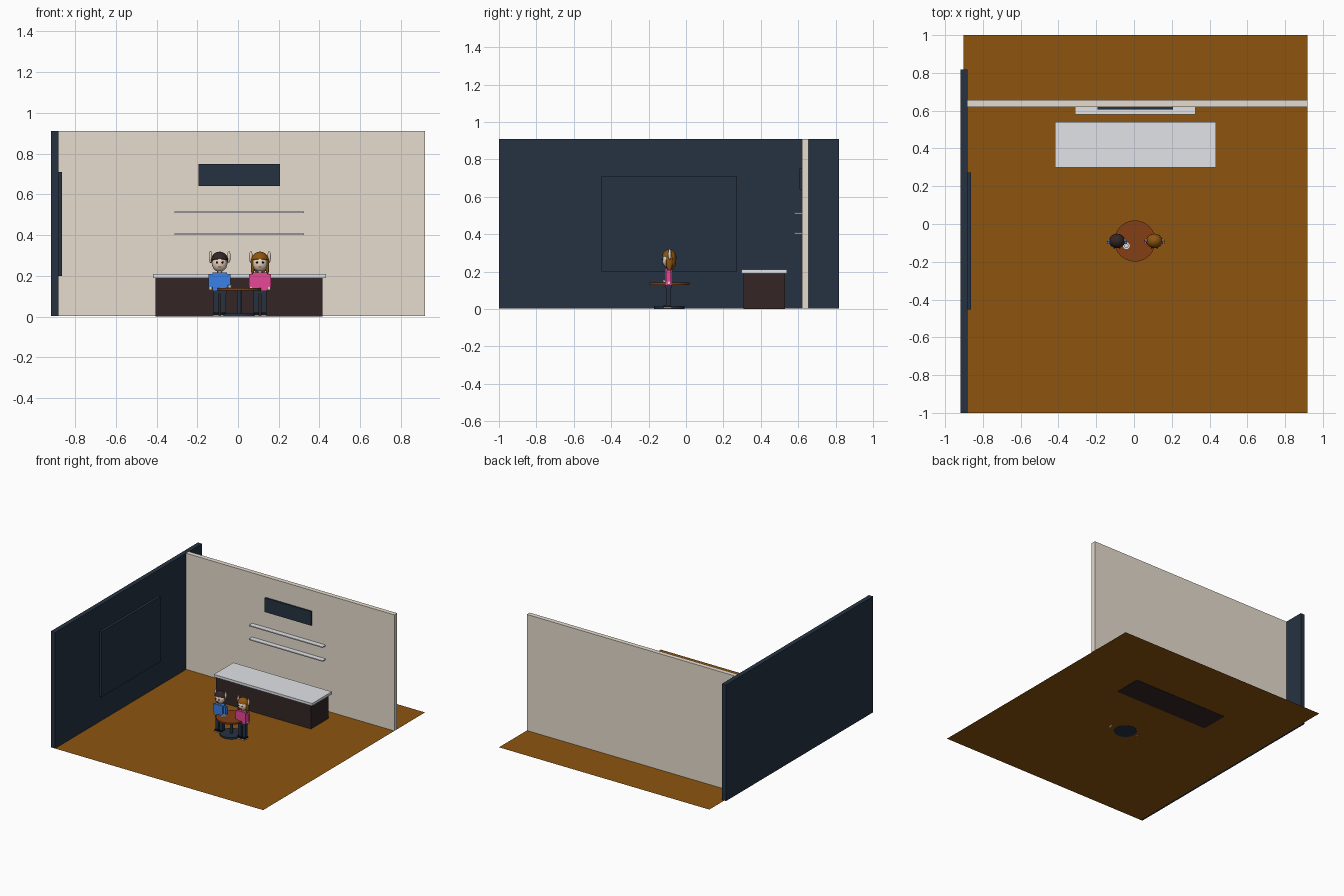
import bpy, bmesh, math
from mathutils import Matrix, Vector

if "Cube" in bpy.data.objects:
    bpy.data.objects.remove(bpy.data.objects["Cube"])


def colour(name, r, g, b):
    lin = [(c / 255 / 12.92) if c < 10 else ((c / 255 + 0.055) / 1.055) ** 2.4 for c in (r, g, b)]
    m = bpy.data.materials.new(name)
    m.diffuse_color = (*lin, 1)
    m.use_nodes = True
    m.node_tree.nodes["Principled BSDF"].inputs["Base Color"].default_value = m.diffuse_color
    return m


NAVY = colour("navy", 38, 50, 66)
BEIGE = colour("beige", 230, 220, 206)
FLOOR = colour("floor_brown", 141, 85, 15)
GREY = colour("light_grey", 229, 231, 235)
DARK = colour("dark_brown", 52, 37, 37)
RUST = colour("table_brown", 132, 62, 20)
BLUE = colour("shirt_blue", 59, 130, 235)
PINK = colour("shirt_pink", 236, 72, 153)
SKIN = colour("skin", 228, 208, 190)
BLACK = colour("near_black", 22, 18, 18)


def finish(name, bm, mat):
    me = bpy.data.meshes.new(name)
    bm.to_mesh(me)
    bm.free()
    me.materials.append(mat)
    ob = bpy.data.objects.new(name, me)
    bpy.context.collection.objects.link(ob)
    return ob


def box(name, mat, x0, x1, y0, y1, z0, z1):
    bm = bmesh.new()
    m = Matrix.Translation(((x0 + x1) / 2, (y0 + y1) / 2, (z0 + z1) / 2))
    bmesh.ops.create_cube(bm, size=1, matrix=m @ Matrix.Diagonal((x1 - x0, y1 - y0, z1 - z0, 1)))
    return finish(name, bm, mat)


def disc(name, mat, x, y, z0, z1, r, r2=None, seg=32):
    bm = bmesh.new()
    bmesh.ops.create_cone(bm, cap_ends=True, segments=seg, radius1=r, radius2=r if r2 is None else r2,
                          depth=z1 - z0, matrix=Matrix.Translation((x, y, (z0 + z1) / 2)))
    return finish(name, bm, mat)


def ball(name, mat, x, y, z, rx, ry, rz, seg=16, cut=None):
    bm = bmesh.new()
    m = Matrix.Translation((x, y, z)) @ Matrix.Diagonal((rx, ry, rz, 1))
    bmesh.ops.create_uvsphere(bm, u_segments=seg, v_segments=seg // 2 + 2, radius=1, matrix=m)
    if cut:  # keep the side the normal points to
        res = bmesh.ops.bisect_plane(bm, geom=bm.verts[:] + bm.edges[:] + bm.faces[:],
                                     plane_co=Vector((x, y, z)), plane_no=Vector(cut), clear_inner=True)
        bmesh.ops.contextual_create(bm, geom=[e for e in res["geom_cut"] if isinstance(e, bmesh.types.BMEdge)])
    ob = finish(name, bm, mat)
    for p in ob.data.polygons:
        p.use_smooth = len(p.vertices) < 5
    return ob


# Room shell
bm = bmesh.new()
bmesh.ops.create_grid(bm, x_segments=1, y_segments=1, size=1,
                      matrix=Matrix.Translation((0.008, 0, 0.002)) @ Matrix.Diagonal((0.91, 1, 1, 1)))
finish("floor", bm, FLOOR)
box("left_wall", NAVY, -0.918, -0.882, -1, 0.817, 0.0025, 0.91)
box("back_wall", BEIGE, -0.882, 0.918, 0.62, 0.656, 0.0025, 0.91)
box("wall_panel", NAVY, -0.882, -0.863, -0.453, 0.272, 0.2, 0.71)
box("wall_sign", NAVY, -0.194, 0.207, 0.607, 0.62, 0.64, 0.75)
for i, z in enumerate((0.4, 0.508)):
    box(f"shelf_{i}", GREY, -0.312, 0.325, 0.58, 0.62, z, z + 0.008)

# Counter
box("counter_base", DARK, -0.405, 0.415, 0.308, 0.528, 0, 0.19)
box("counter_top", GREY, -0.418, 0.433, 0.298, 0.54, 0.19, 0.21)

# Round table with a cup
TX, TY = 0.005, -0.09
disc("table_top", RUST, TX, TY, 0.129, 0.141, 0.109)
disc("table_stem", NAVY, TX, TY, 0.014, 0.129, 0.011, seg=16)
disc("table_foot", NAVY, TX, TY, 0, 0.015, 0.082)
disc("saucer", GREY, -0.04, -0.115, 0.141, 0.144, 0.018, seg=16)
disc("cup", GREY, -0.04, -0.115, 0.144, 0.156, 0.008, 0.011, seg=12)


def person(tag, cx, shirt, hair, long_hair):
    y = -0.093
    # Body and limbs
    box(tag + "_torso", shirt, cx - 0.036, cx + 0.036, y - 0.019, y + 0.019, 0.128, 0.216)
    box(tag + "_hips", NAVY, cx - 0.033, cx + 0.033, y - 0.017, y + 0.017, 0.112, 0.128)
    disc(tag + "_neck", SKIN, cx, y, 0.214, 0.228, 0.012, seg=12)
    for s, side in ((-1, "left"), (1, "right")):
        def mirrored(part, mat, a, b, *rest):
            lo, hi = sorted((cx + s * a, cx + s * b))
            box(f"{tag}_{side}_{part}", mat, lo, hi, *rest)
        mirrored("leg", NAVY, 0.005, 0.031, y - 0.014, y + 0.014, 0.018, 0.113)
        mirrored("shoe", BLACK, 0.004, 0.032, y - 0.026, y + 0.014, 0.008, 0.02)
        mirrored("sole", GREY, 0.004, 0.032, y - 0.027, y + 0.015, 0.002, 0.008)
        mirrored("sleeve", shirt, 0.036, 0.054, y - 0.012, y + 0.012, 0.146, 0.208)
        mirrored("hand", SKIN, 0.038, 0.052, y - 0.009, y + 0.009, 0.13, 0.146)
        # Upright ears and eyes
        ball(f"{tag}_{side}_ear", SKIN, cx + s * 0.045, y + 0.006, 0.293, 0.009, 0.009, 0.03, 10)
        ball(f"{tag}_{side}_eye", BLACK, cx + s * 0.014, y - 0.033, 0.266, 0.005, 0.004, 0.005, 8)
        if long_hair:
            ball(f"{tag}_{side}_lock", hair, cx + s * 0.036, y + 0.004, 0.25, 0.01, 0.018, 0.047, 10)
    # Head and hair
    ball(tag + "_head", SKIN, cx, y, 0.26, 0.038, 0.034, 0.04)
    ball(tag + "_hair_cap", hair, cx, y + 0.003, 0.274, 0.043, 0.039, 0.045, cut=(0, 0.25, 1))
    if long_hair:
        ball(tag + "_hair_back", hair, cx, y + 0.012, 0.258, 0.037, 0.028, 0.05, cut=(0, 1, 0))
    else:
        ball(tag + "_hair_back", hair, cx, y + 0.006, 0.268, 0.04, 0.034, 0.036, cut=(0, 1, 0))
    box(tag + "_mouth", RUST, cx - 0.008, cx + 0.008, y - 0.034, y - 0.026, 0.242, 0.246)


person("blue_guest", -0.09, BLUE, DARK, False)
person("pink_guest", 0.108, PINK, FLOOR, True)
